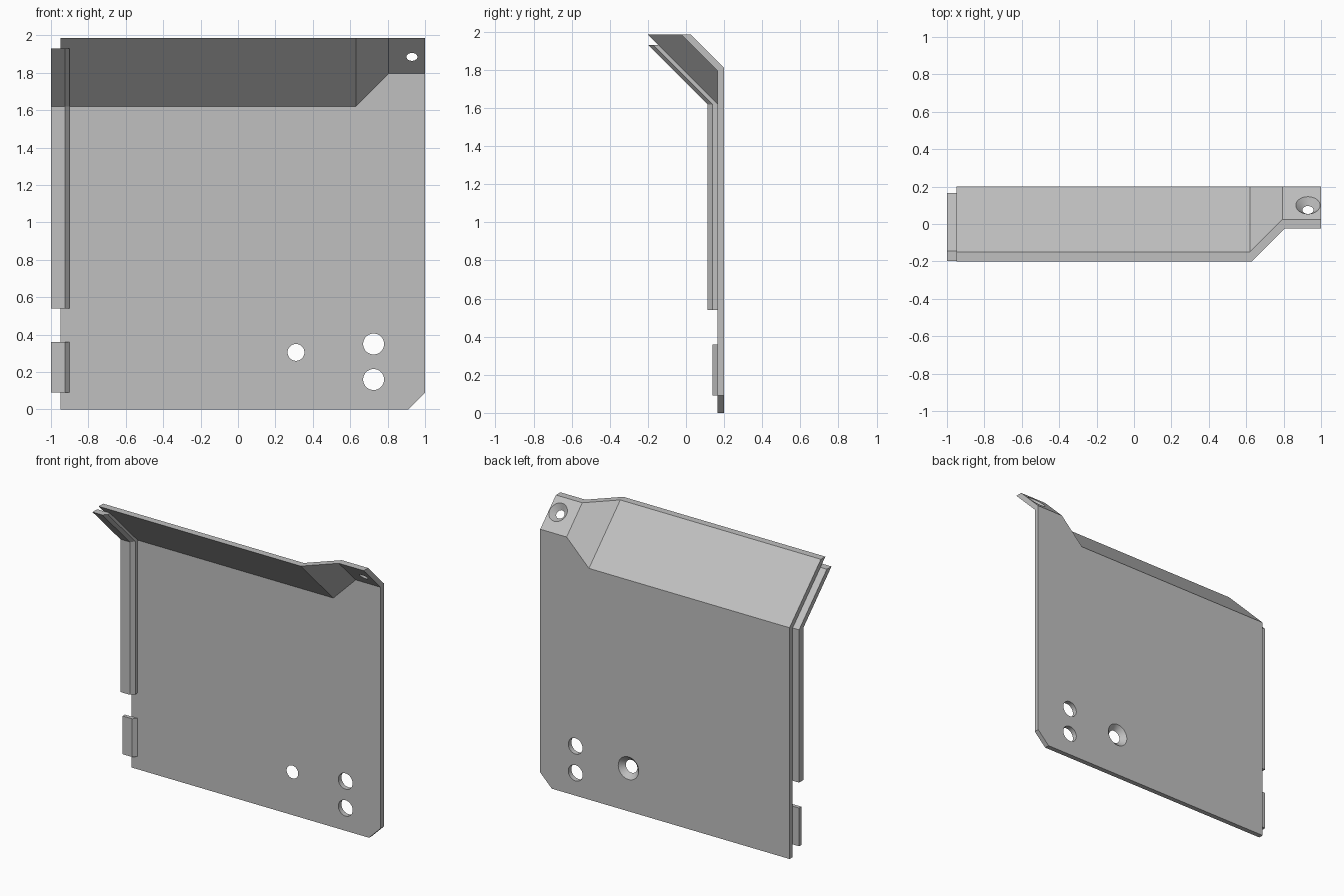
import bpy, bmesh
from mathutils import Vector

if "Cube" in bpy.data.objects:
    bpy.data.objects.remove(bpy.data.objects["Cube"])

grey = bpy.data.materials.new("light_grey")
grey.use_nodes = True
grey.diffuse_color = (0.53, 0.53, 0.53, 1)
grey.node_tree.nodes["Principled BSDF"].inputs["Base Color"].default_value = grey.diffuse_color

FRONT, BACK, TOP = 0.165, 0.2, 1.985
LOW, HIGH = 1.785, 1.96   # y + z of the inner face of the low and high folds
STEP = 0.05               # the same sum grows by this on the outer face


def finish(bm, name):
    bmesh.ops.recalc_face_normals(bm, faces=bm.faces)
    mesh = bpy.data.meshes.new(name)
    bm.to_mesh(mesh)
    bm.free()
    mesh.materials.append(grey)
    obj = bpy.data.objects.new(name, mesh)
    bpy.context.collection.objects.link(obj)
    return obj


# Folded sheet: inner and outer skins joined along their matching borders
def skin(bm, y, low, high, xs):
    sums = [low, low, high, high]
    base = [bm.verts.new((x, y, z)) for x, z in ((-0.95, 0), (0.91, 0), (1, 0.09))]
    fold = [bm.verts.new((x, y, s - y)) for x, s in zip(xs, sums)]
    rim = [bm.verts.new((x, s - TOP, TOP)) for x, s in zip(xs, sums)]
    bm.faces.new(base + fold[::-1])
    for i in range(3):
        bm.faces.new((fold[i], fold[i + 1], rim[i + 1], rim[i]))
    return base + [fold[3]] + rim[::-1] + [fold[0]]


bm = bmesh.new()
inner = skin(bm, FRONT, LOW, HIGH, (-0.95, 0.63, 0.805, 1))
outer = skin(bm, BACK, LOW + STEP, HIGH + STEP, (-0.95, 0.619, 0.794, 1))
for i in range(len(inner)):
    j = (i + 1) % len(inner)
    bm.faces.new((inner[i], inner[j], outer[j], outer[i]))
panel = finish(bm, "folded_panel")


# Holes: straight or countersunk towards the outer face
def drill(name, outer_point, axis, r_inner, r_outer, thickness=0.035):
    axis = Vector(axis).normalized()
    reach = 0.01
    slope = (r_outer - r_inner) / thickness * reach
    bm = bmesh.new()
    bmesh.ops.create_cone(bm, cap_ends=True, segments=48, radius1=r_inner - slope,
                          radius2=r_outer + slope, depth=thickness + 2 * reach)
    cutter = finish(bm, name)
    cutter.rotation_mode = 'QUATERNION'
    cutter.rotation_quaternion = axis.to_track_quat('Z', 'Y')
    cutter.location = Vector(outer_point) - axis * thickness / 2
    cutter.hide_render = True
    cutter.hide_set(True)
    mod = panel.modifiers.new(name, 'BOOLEAN')
    mod.operation = 'DIFFERENCE'
    mod.solver = 'EXACT'
    mod.object = cutter
    return cutter


cutters = [
    drill("upper_hole_cutter", (0.725, BACK, 0.35), (0, 1, 0), 0.056, 0.056),
    drill("lower_hole_cutter", (0.725, BACK, 0.16), (0, 1, 0), 0.056, 0.056),
    drill("countersunk_hole_cutter", (0.31, BACK, 0.305), (0, 1, 0), 0.045, 0.08),
    drill("tab_hole_cutter", (0.93, 0.1, 1.91), (0, 1, 1), 0.03, 0.065),
]

# Bake the cuts, then drop the cutters
bpy.context.view_layer.update()
graph = bpy.context.evaluated_depsgraph_get()
cut = bpy.data.meshes.new_from_object(panel.evaluated_get(graph))
panel.modifiers.clear()
panel.data = cut
for cutter in cutters:
    bpy.data.objects.remove(cutter)
bpy.ops.object.select_all(action='DESELECT')
bpy.context.view_layer.objects.active = panel
panel.select_set(True)
bpy.ops.object.shade_smooth_by_angle(angle=0.35)


# Edge strips: a chamfered section swept along the inner face of the panel
def strip(name, section, path):
    bm = bmesh.new()
    rings = [[bm.verts.new((x, y - d, z)) for x, d in section] for y, z in path]
    n = len(section)
    for a, b in zip(rings, rings[1:]):
        for i in range(n):
            j = (i + 1) % n
            bm.faces.new((a[i], a[j], b[j], b[i]))
    bm.faces.new(rings[0])
    bm.faces.new(rings[-1])
    return finish(bm, name)


strip("long_edge_strip",
      [(-1, 0), (-1, 0.052), (-0.925, 0.052), (-0.9, 0.026), (-0.9, 0)],
      [(FRONT, 0.54), (FRONT, LOW - FRONT), (LOW - 1.93, 1.93)])
strip("short_edge_strip",
      [(-1, 0), (-1, 0.026), (-0.925, 0.026), (-0.9, 0)],
      [(FRONT, 0.09), (FRONT, 0.36)])
